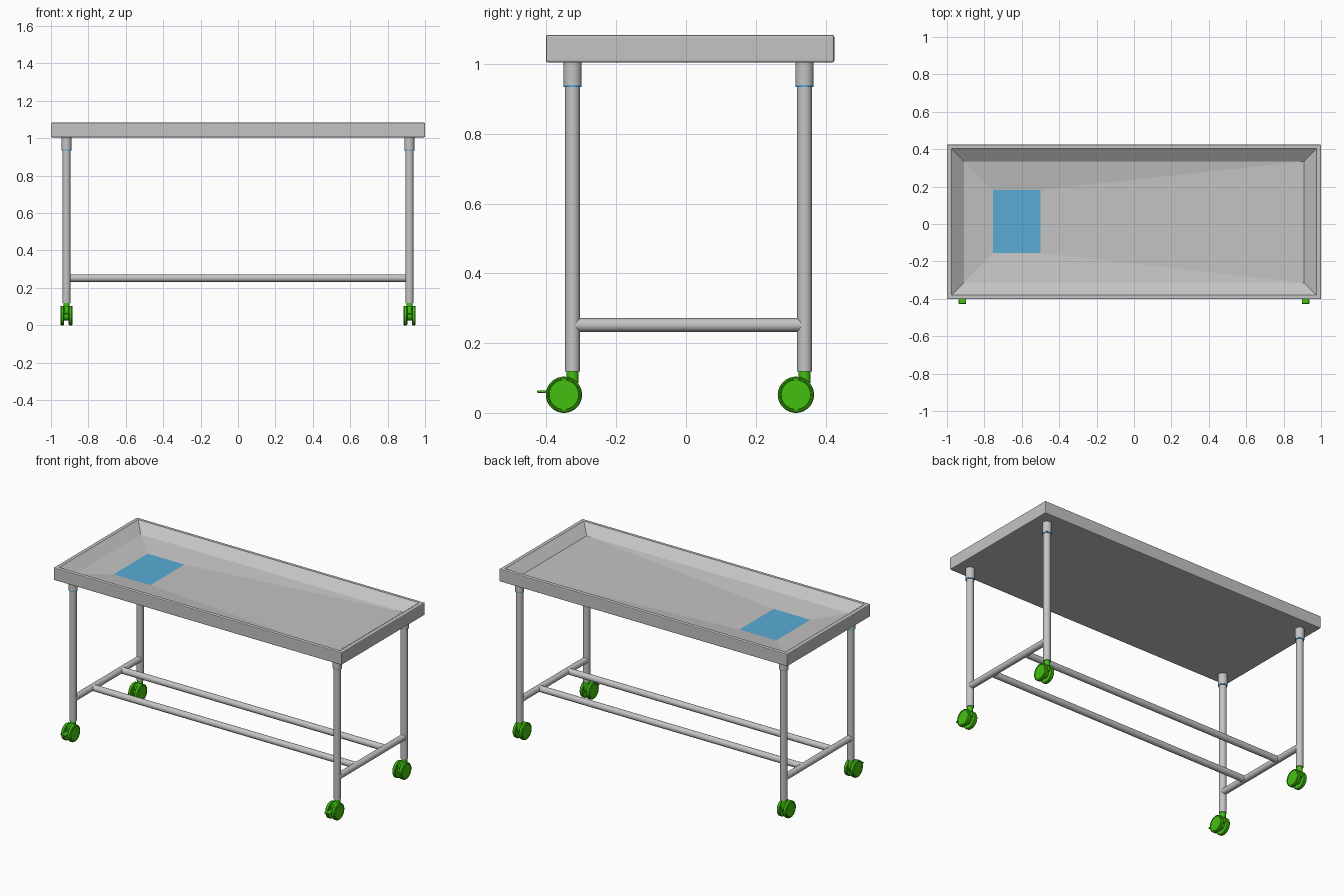
import bpy, bmesh, math
from mathutils import Vector, Matrix

cube = bpy.data.objects.get("Cube")
if cube:
    bpy.data.objects.remove(cube)


def material(name, rgb):
    m = bpy.data.materials.new(name)
    m.use_nodes = True
    m.diffuse_color = (*rgb, 1)
    m.node_tree.nodes["Principled BSDF"].inputs["Base Color"].default_value = (*rgb, 1)
    return m


STEEL = material("brushed_steel", (0.55, 0.55, 0.55))
BLUE = material("light_blue", (0.10, 0.41, 0.66))
GREEN = material("bright_green", (0.055, 0.53, 0.005))


def finish(bm, name, *mats, smooth=True):
    bmesh.ops.recalc_face_normals(bm, faces=bm.faces)
    mesh = bpy.data.meshes.new(name)
    bm.to_mesh(mesh)
    bm.free()
    for m in mats:
        mesh.materials.append(m)
    ob = bpy.data.objects.new(name, mesh)
    bpy.context.collection.objects.link(ob)
    if smooth:
        bpy.ops.object.select_all(action='DESELECT')
        ob.select_set(True)
        bpy.context.view_layer.objects.active = ob
        bpy.ops.object.shade_smooth_by_angle(angle=math.radians(35))
    return ob


def tube(name, a, b, radius, mat, sides=32):
    """Capped cylinder from point a to point b."""
    a, b = Vector(a), Vector(b)
    turn = (b - a).to_track_quat('Z', 'Y').to_matrix().to_4x4()
    bm = bmesh.new()
    bmesh.ops.create_cone(bm, cap_ends=True, segments=sides, radius1=radius, radius2=radius,
                          depth=(b - a).length, matrix=Matrix.Translation((a + b) / 2) @ turn)
    return finish(bm, name, mat)


def box(name, centre, size, mat, bevel=0.0):
    bm = bmesh.new()
    bmesh.ops.create_cube(bm, size=1, matrix=Matrix.Translation(centre) @ Matrix.Diagonal((*size, 1)))
    if bevel:
        bmesh.ops.bevel(bm, geom=bm.edges[:], offset=bevel, segments=2, affect='EDGES', profile=0.5)
    return finish(bm, name, mat)


def lathe_x(name, centre, profile, mat, sides=40):
    """Spin (x, radius) pairs around an axle parallel to x; both ends sit on the axle."""
    bm = bmesh.new()
    verts = [bm.verts.new((x, 0, r)) for x, r in profile]
    edges = [bm.edges.new(pair) for pair in zip(verts, verts[1:])]
    bmesh.ops.spin(bm, geom=verts + edges, cent=(0, 0, 0), axis=(1, 0, 0),
                   angle=math.tau, steps=sides)
    bmesh.ops.remove_doubles(bm, verts=bm.verts, dist=1e-5)
    bmesh.ops.translate(bm, verts=bm.verts, vec=centre)
    return finish(bm, name, mat)


# Tray top: nested rectangles from underside to rim, sloped walls, floor falling to the drain
BOTTOM, TOP = 1.005, 1.083
bm = bmesh.new()


def ring(x0, x1, y0, y1, z):
    return [bm.verts.new((x, y, z)) for x, y in ((x0, y0), (x1, y0), (x1, y1), (x0, y1))]


rings = [ring(-1, 1, -0.402, 0.425, BOTTOM),
         ring(-1, 1, -0.402, 0.425, TOP),
         ring(-0.975, 0.975, -0.38, 0.403, TOP),
         ring(-0.91, 0.91, -0.315, 0.335, 1.033),
         ring(-0.755, -0.50, -0.155, 0.183, 1.012)]
bm.faces.new(rings[0])
for low, high in zip(rings, rings[1:]):
    for i in range(4):
        j = (i + 1) % 4
        bm.faces.new((low[i], low[j], high[j], high[i]))
drain = bm.faces.new(rings[-1])
drain.material_index = 1
outer = set(rings[0] + rings[1])
bmesh.ops.bevel(bm, geom=[e for e in bm.edges if set(e.verts) <= outer], offset=0.005,
                segments=2, affect='EDGES', profile=0.5, material=0)
finish(bm, "tray_top", STEEL, BLUE, smooth=False)

# Frame and casters
LEG_X, FRONT_Y, BACK_Y = 0.917, -0.325, 0.34
BAR_Z, BAR_R = 0.252, 0.0195
MID_Y = (FRONT_Y + BACK_Y) / 2


def caster(tag, x, y, brake):
    wy, wz = y - 0.025, 0.052
    for side, word in ((-1, "inner"), (1, "outer")):
        # Wheel with a rounded tread and a grooved hub face
        profile = [(0.012, 0), (0.012, 0.048), (0.015, 0.052), (0.028, 0.052), (0.032, 0.049),
                   (0.032, 0.046), (0.029, 0.045), (0.029, 0.043), (0.031, 0.042), (0.031, 0)]
        lathe_x(f"{tag}_{word}_wheel", (x, wy, wz), [(side * px, r) for px, r in profile], GREEN)
    tube(f"{tag}_axle_housing", (x - 0.013, wy, wz), (x + 0.013, wy, wz), 0.026, GREEN)
    box(f"{tag}_hood", (x, wy + 0.008, 0.078), (0.025, 0.06, 0.046), GREEN, 0.005)
    tube(f"{tag}_stem", (x, y, 0.085), (x, y, 0.121), 0.017, GREEN)
    if brake:
        box(f"{tag}_brake_arm", (x, wy - 0.045, 0.061), (0.022, 0.04, 0.006), GREEN)
        box(f"{tag}_brake_pedal", (x, -0.414, 0.061), (0.04, 0.026, 0.007), GREEN, 0.003)


for sx, side in ((1, "left"), (-1, "right")):
    x = sx * LEG_X
    for y, end in ((FRONT_Y, "front"), (BACK_Y, "back")):
        tag = f"{end}_{side}"
        tube(f"{tag}_leg", (x, y, 0.118), (x, y, 1.0), 0.0215, STEEL)
        tube(f"{tag}_sleeve", (x, y, 0.94), (x, y, BOTTOM + 0.002), 0.026, STEEL)
        tube(f"{tag}_ring", (x, y, 0.934), (x, y, 0.94), 0.0255, BLUE)
        caster(f"{tag}_caster", x, y, end == "front")
    tube(f"{side}_cross_bar", (x, FRONT_Y, BAR_Z), (x, BACK_Y, BAR_Z), BAR_R, STEEL)

# Two long stretchers joining the cross bars
for sy, end in ((-1, "front"), (1, "back")):
    y = MID_Y + sy * 0.143
    tube(f"{end}_stretcher", (-LEG_X, y, BAR_Z), (LEG_X, y, BAR_Z), BAR_R, STEEL)
